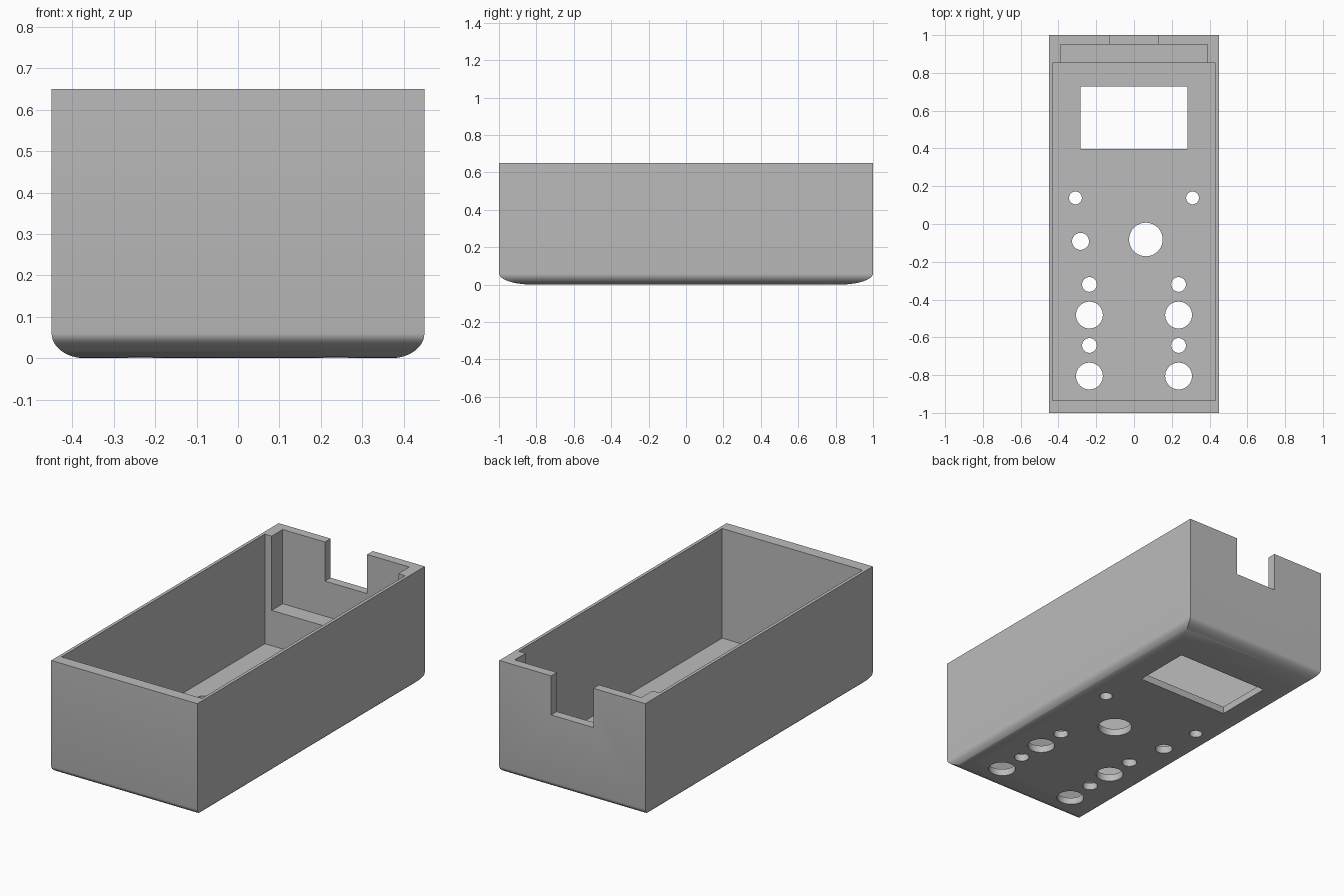
import bpy, bmesh, math

if "Cube" in bpy.data.objects:
    bpy.data.objects.remove(bpy.data.objects["Cube"])

W, L, H = 0.45, 1.0, 0.65          # half width, half length, height
ROUND_Z, ROUND_S = 0.06, 0.18      # height and relative inset of the rounded base
FLOOR = 0.04

grey = bpy.data.materials.new("plain grey")
grey.diffuse_color = (0.5, 0.5, 0.5, 1)
grey.use_nodes = True
grey.node_tree.nodes["Principled BSDF"].inputs["Base Color"].default_value = grey.diffuse_color


def make_object(name, bm):
    bmesh.ops.recalc_face_normals(bm, faces=bm.faces)
    mesh = bpy.data.meshes.new(name)
    bm.to_mesh(mesh)
    bm.free()
    mesh.materials.append(grey)
    obj = bpy.data.objects.new(name, mesh)
    bpy.context.collection.objects.link(obj)
    return obj


# Solid case: rectangles stacked along an elliptical base profile
bm = bmesh.new()
STEPS = 12
profile = [(1 - ROUND_S * (1 - math.sin(a)), ROUND_Z * (1 - math.cos(a)))
           for a in (math.pi / 2 * i / STEPS for i in range(STEPS + 1))]
profile.append((1.0, H))
rings = [[bm.verts.new((sx * W * s, sy * L * s, z))
          for sx, sy in ((-1, -1), (1, -1), (1, 1), (-1, 1))] for s, z in profile]
for low, high in zip(rings, rings[1:]):
    for i in range(4):
        j = (i + 1) % 4
        bm.faces.new((low[i], low[j], high[j], high[i]))
bm.faces.new(rings[0])
bm.faces.new(rings[-1])
case = make_object("case", bm)


def cut(cutter):
    mod = case.modifiers.new("cut", 'BOOLEAN')
    mod.operation = 'DIFFERENCE'
    mod.solver = 'EXACT'
    mod.object = cutter
    bpy.context.view_layer.objects.active = case
    bpy.ops.object.modifier_apply(modifier=mod.name)
    bpy.data.objects.remove(cutter)


def cut_box(x, y0, y1, z0, z1):
    bm = bmesh.new()
    bmesh.ops.create_cube(bm, size=1)
    for v in bm.verts:
        v.co = (2 * x * v.co.x, y0 + (v.co.y + 0.5) * (y1 - y0),
                z0 + (v.co.z + 0.5) * (z1 - z0))
    cut(make_object("box_cutter", bm))


def cut_hole(x, y, r):
    bm = bmesh.new()
    bmesh.ops.create_cone(bm, cap_ends=True, segments=40, radius1=r, radius2=r, depth=0.3)
    bmesh.ops.translate(bm, verts=bm.verts, vec=(x, y, 0))
    cut(make_object("hole_cutter", bm))


# Main cavity, raised rear pocket, cable notch, display window
cut_box(0.432, -0.935, 0.853, FLOOR, 1.0)
cut_box(0.39, 0.80, 0.95, 0.237, 1.0)
cut_box(0.13, 0.90, 1.10, 0.432, 1.0)
cut_box(0.283, 0.398, 0.727, -0.1, 0.2)

# Mirrored control holes
for side in (-1, 1):
    for x, y, r in ((0.31, 0.138, 0.034), (0.236, -0.32, 0.039), (0.236, -0.482, 0.071),
                    (0.236, -0.643, 0.039), (0.236, -0.805, 0.071)):
        cut_hole(side * x, y, r)

# Single control holes
cut_hole(-0.283, -0.092, 0.045)
cut_hole(0.063, -0.082, 0.089)

# Smooth shading with crisp edges
bpy.ops.object.select_all(action='DESELECT')
case.select_set(True)
bpy.context.view_layer.objects.active = case
bpy.ops.object.shade_smooth_by_angle(angle=math.radians(30))
